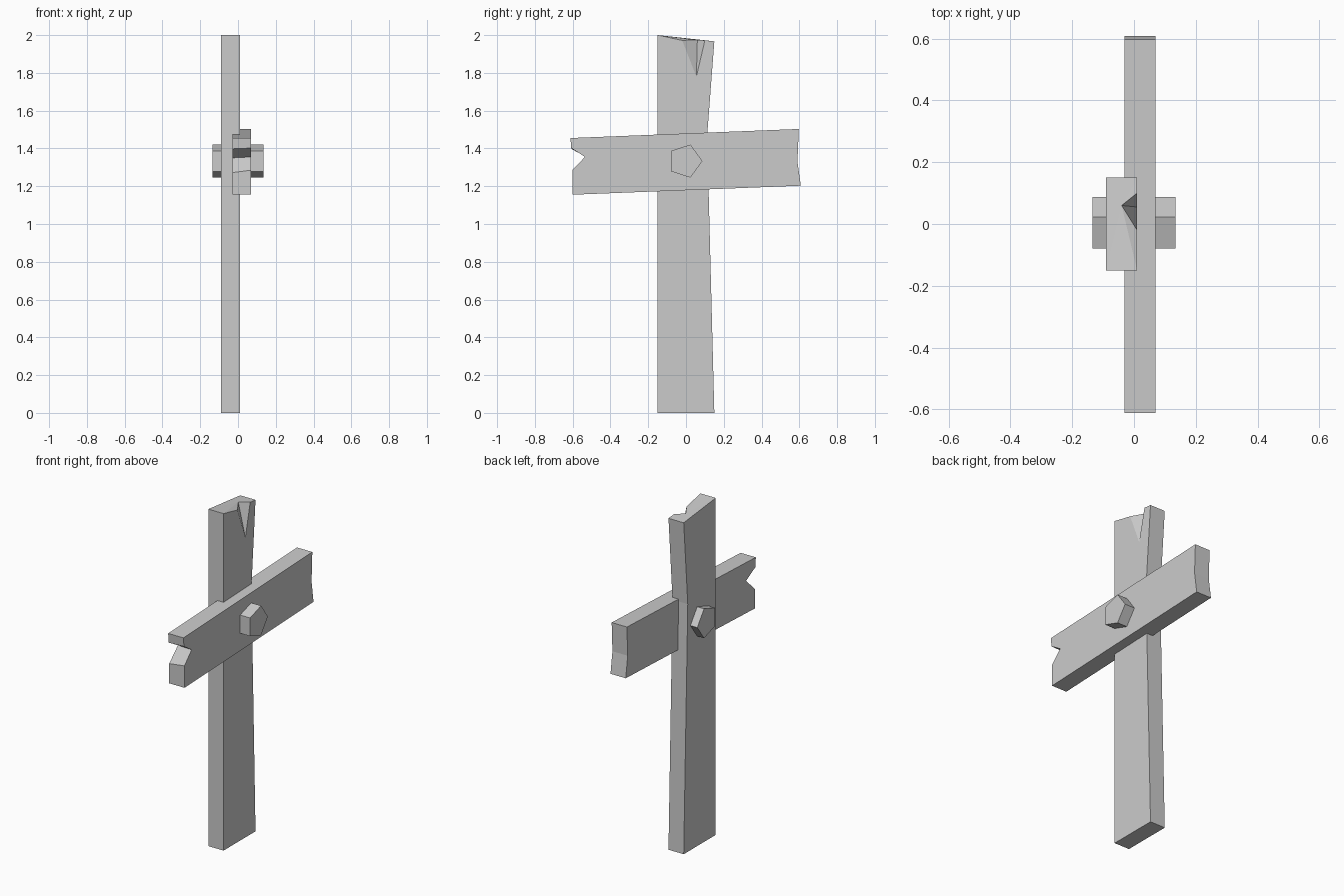
import bpy, bmesh, math

if "Cube" in bpy.data.objects:
    bpy.data.objects.remove(bpy.data.objects["Cube"])


def make_object(name, bm):
    bmesh.ops.recalc_face_normals(bm, faces=bm.faces[:])
    mesh = bpy.data.meshes.new(name)
    bm.to_mesh(mesh)
    bm.free()
    obj = bpy.data.objects.new(name, mesh)
    bpy.context.collection.objects.link(obj)
    return obj


def ring(bm, x, profile):
    return [bm.verts.new((x, y, z)) for y, z in profile]


def prism(name, x0, x1, profile0, profile1=None):
    """Solid between two (y, z) outlines lying at x0 and x1."""
    bm = bmesh.new()
    a, b = ring(bm, x0, profile0), ring(bm, x1, profile1 or profile0)
    bm.faces.new(a)
    bm.faces.new(b)
    for i in range(len(a)):
        j = (i + 1) % len(a)
        bm.faces.new((a[i], a[j], b[j], b[i]))
    return make_object(name, bm)


# Upright post: kinked side, splintered notch cut into the top
bm = bmesh.new()
sides = [(-0.15, 0), (0.15, 0), (0.112, 1.47), (0.15, 1.967)]
front = ring(bm, 0.01, sides + [(0.10, 1.972), (0.055, 1.78), (-0.02, 1.972), (-0.15, 2.0)])
back = ring(bm, -0.09, sides + [(-0.15, 2.0)])
bm.faces.new(front)
bm.faces.new(back)
for i in range(3):
    bm.faces.new((front[i], front[i + 1], back[i + 1], back[i]))
bm.faces.new((front[7], front[0], back[0], back[4]))
# Top surface and notch walls fan out from the inner notch corner
inner = bm.verts.new((-0.04, 0.06, 1.975))
loop = front[3:] + [back[4], back[3]]
for i in range(len(loop)):
    bm.faces.new((inner, loop[i], loop[(i + 1) % len(loop)]))
make_object("post", bm)

# Crossbar plank: uneven ends, V notch on the front end
right_side = [(-0.612, 1.455), (0.597, 1.503), (0.59, 1.33), (0.608, 1.203),
              (-0.602, 1.155), (-0.602, 1.285), (-0.535, 1.355), (-0.607, 1.402)]
left_side = right_side[:5] + [(-0.602, 1.272), (-0.52, 1.35), (-0.607, 1.398)]
prism("crossbar", -0.03, 0.07, left_side, right_side)

# Five-sided peg through the joint
peg = [(-0.005 + 0.092 * math.cos(i * math.tau / 5), 1.333 + 0.092 * math.sin(i * math.tau / 5))
       for i in range(5)]
prism("peg", -0.135, 0.135, peg)
